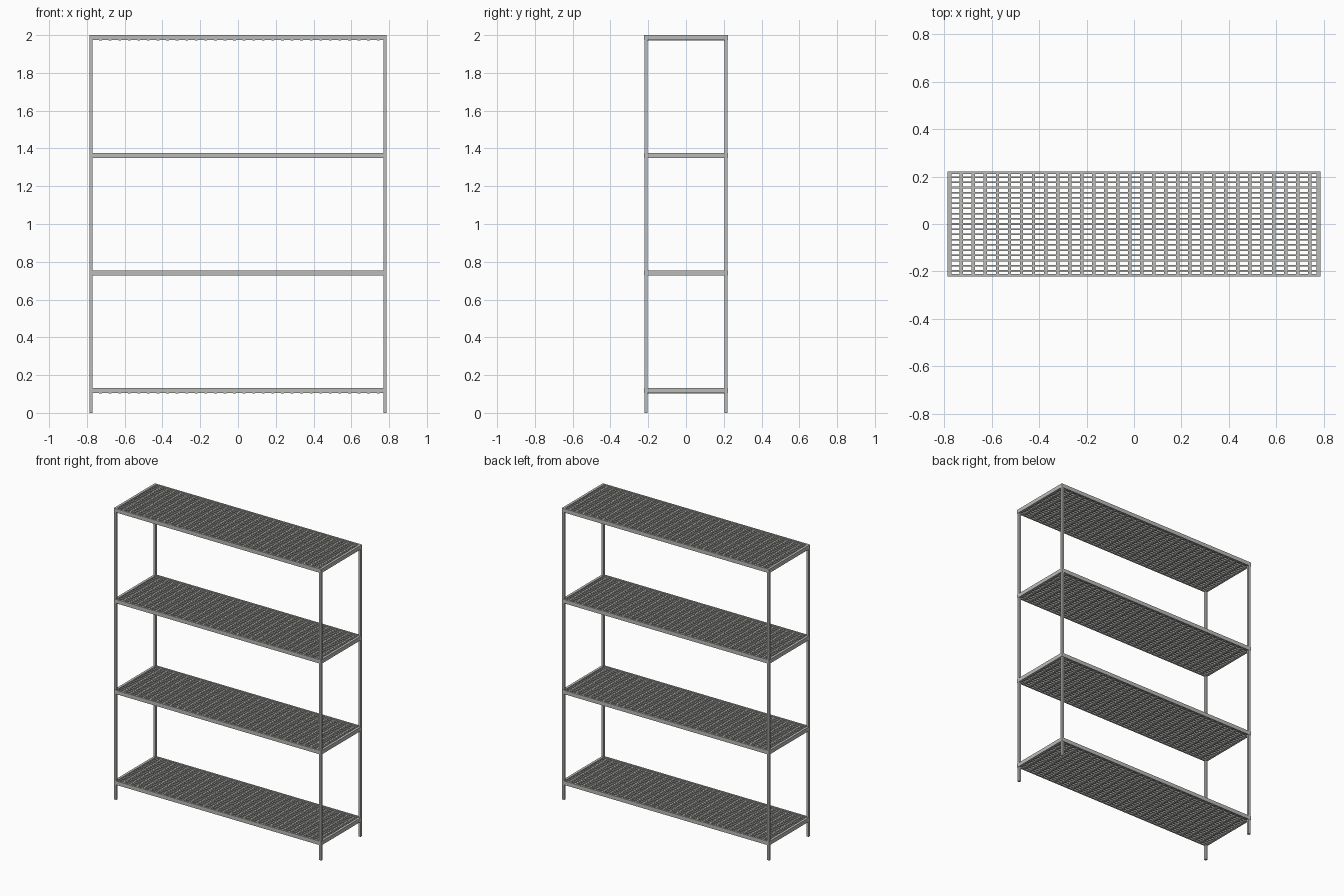
import bpy, bmesh
from mathutils import Matrix

if "Cube" in bpy.data.objects:
    bpy.data.objects.remove(bpy.data.objects["Cube"])

HX, HY = 0.787, 0.222          # half width and half depth
RAIL_X, RAIL_Y, RAIL_H = 0.017, 0.012, 0.027  # end rail, long rail, height
POST = 0.016
TOPS = [2.0 - 0.623 * i for i in range(4)]

steel = bpy.data.materials.new("grey steel")
steel.diffuse_color = (0.5, 0.5, 0.485, 1)
steel.use_nodes = True
steel.node_tree.nodes["Principled BSDF"].inputs["Base Color"].default_value = steel.diffuse_color


def finish(bm, name):
    me = bpy.data.meshes.new(name)
    bm.to_mesh(me)
    bm.free()
    me.materials.append(steel)
    bpy.context.collection.objects.link(bpy.data.objects.new(name, me))


def box(bm, center, size):
    m = Matrix.Translation(center) @ Matrix.Diagonal((*size, 1))
    bmesh.ops.create_cube(bm, size=1, matrix=m)


# square corner posts
px, py = HX - POST / 2 - 0.001, HY - POST / 2 - 0.001
for sx, xn in ((-1, "left"), (1, "right")):
    for sy, yn in ((-1, "front"), (1, "back")):
        bm = bmesh.new()
        box(bm, (sx * px, sy * py, 0.9975), (POST, POST, 1.995))
        finish(bm, f"{yn}_{xn}_post")

for i, top in enumerate(TOPS):
    # rectangular shelf frame
    bm = bmesh.new()
    zc = top - RAIL_H / 2
    for s in (-1, 1):
        box(bm, (0, s * (HY - RAIL_Y / 2), zc), (2 * HX, RAIL_Y, RAIL_H))
        box(bm, (s * (HX - RAIL_X / 2), 0, zc),
            (RAIL_X, 2 * (HY - RAIL_Y), RAIL_H))
    finish(bm, f"shelf_frame_{i + 1}")

    # thin upright slats running the length of the shelf
    bm = bmesh.new()
    n = 19
    for k in range(n):
        y = -0.198 + 0.396 * k / (n - 1)
        box(bm, (0, y, top - 0.0125), (2 * HX - 0.02, 0.0065, 0.021))
    finish(bm, f"long_slats_{i + 1}")

    # wider cross bars running front to back
    bm = bmesh.new()
    n = 30
    for k in range(n):
        x = -0.728 + 1.47 * k / (n - 1)
        box(bm, (x, 0, top - 0.0155), (0.0145, 2 * HY - 0.014, 0.024))
    finish(bm, f"cross_bars_{i + 1}")
